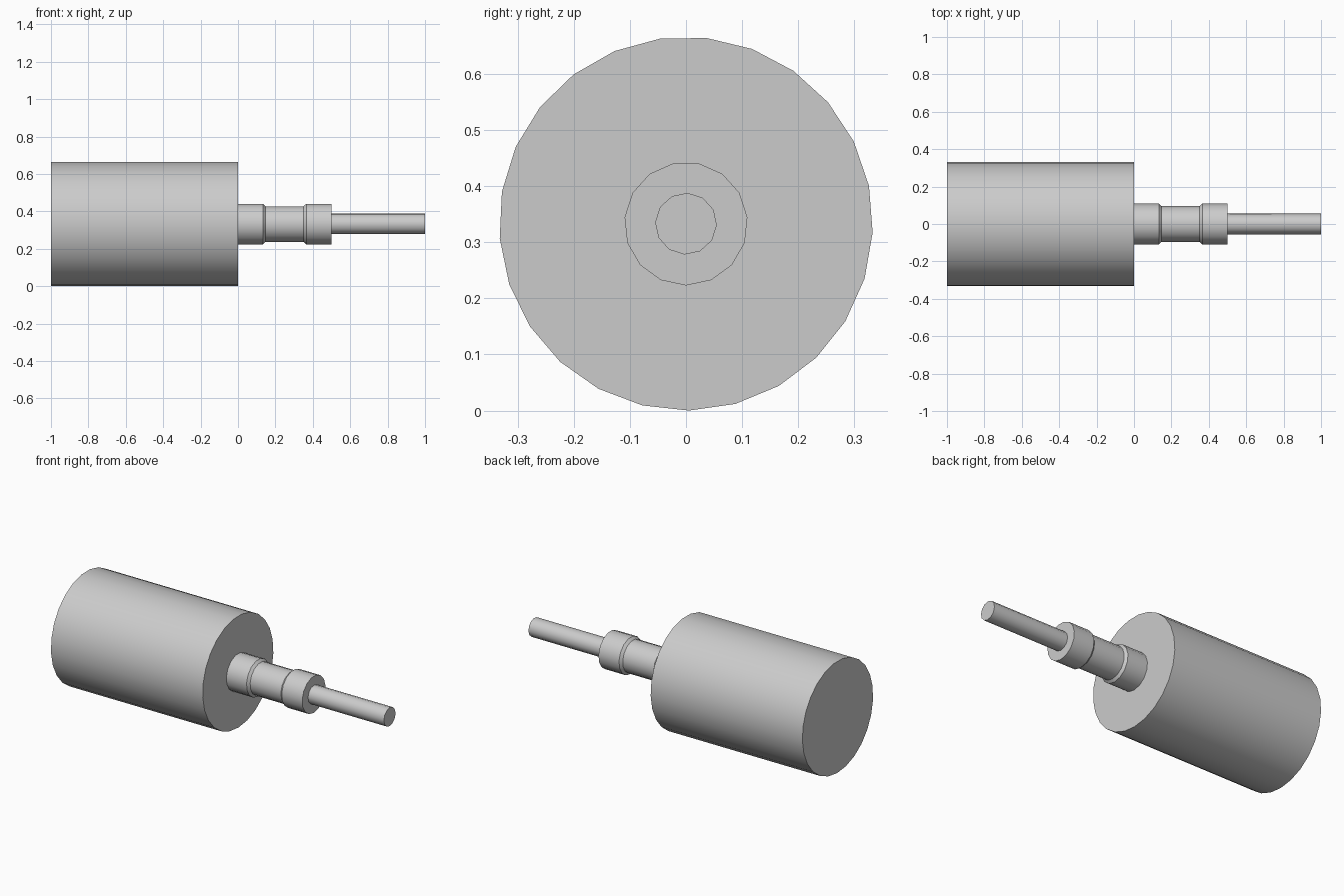
import bpy, bmesh
from math import sin, cos, pi, radians

cube = bpy.data.objects.get("Cube")
if cube:
    bpy.data.objects.remove(cube, do_unlink=True)

AXIS_Z = 0.333

grey = bpy.data.materials.new("plain_grey")
grey.use_nodes = True
GREY = (0.6, 0.6, 0.6, 1)
grey.diffuse_color = GREY
grey.node_tree.nodes["Principled BSDF"].inputs["Base Color"].default_value = GREY


def turned_part(name, profile, sides, start_deg):
    """Turn (x, radius) points round the long axis and cap both ends."""
    bm = bmesh.new()
    rings = []
    for x, r in profile:
        angles = [radians(start_deg) + 2 * pi * i / sides for i in range(sides)]
        rings.append([bm.verts.new((x, r * cos(a), r * sin(a))) for a in angles])
    for a, b in zip(rings, rings[1:]):
        for i in range(sides):
            j = (i + 1) % sides
            bm.faces.new((a[i], a[j], b[j], b[i]))
    bm.faces.new(rings[0])
    bm.faces.new(rings[-1])
    bmesh.ops.recalc_face_normals(bm, faces=bm.faces)
    mesh = bpy.data.meshes.new(name)
    bm.to_mesh(mesh)
    bm.free()
    mesh.materials.append(grey)
    obj = bpy.data.objects.new(name, mesh)
    obj.location.z = AXIS_Z
    bpy.context.collection.objects.link(obj)
    bpy.ops.object.select_all(action="DESELECT")
    obj.select_set(True)
    bpy.context.view_layer.objects.active = obj
    bpy.ops.object.shade_smooth_by_angle(angle=radians(35))
    return obj


# Large drum
turned_part("drum", [(-1, 0.333), (0, 0.333)], 25, -89.1)

# Collar with a recessed, chamfered neck
turned_part("grooved_collar",
            [(0, 0.11), (0.133, 0.11), (0.147, 0.096),
             (0.35, 0.096), (0.365, 0.11), (0.5, 0.11)], 15, -90)

# Thin end shaft
turned_part("shaft", [(0.5, 0.055), (1, 0.055)], 12, 87)
